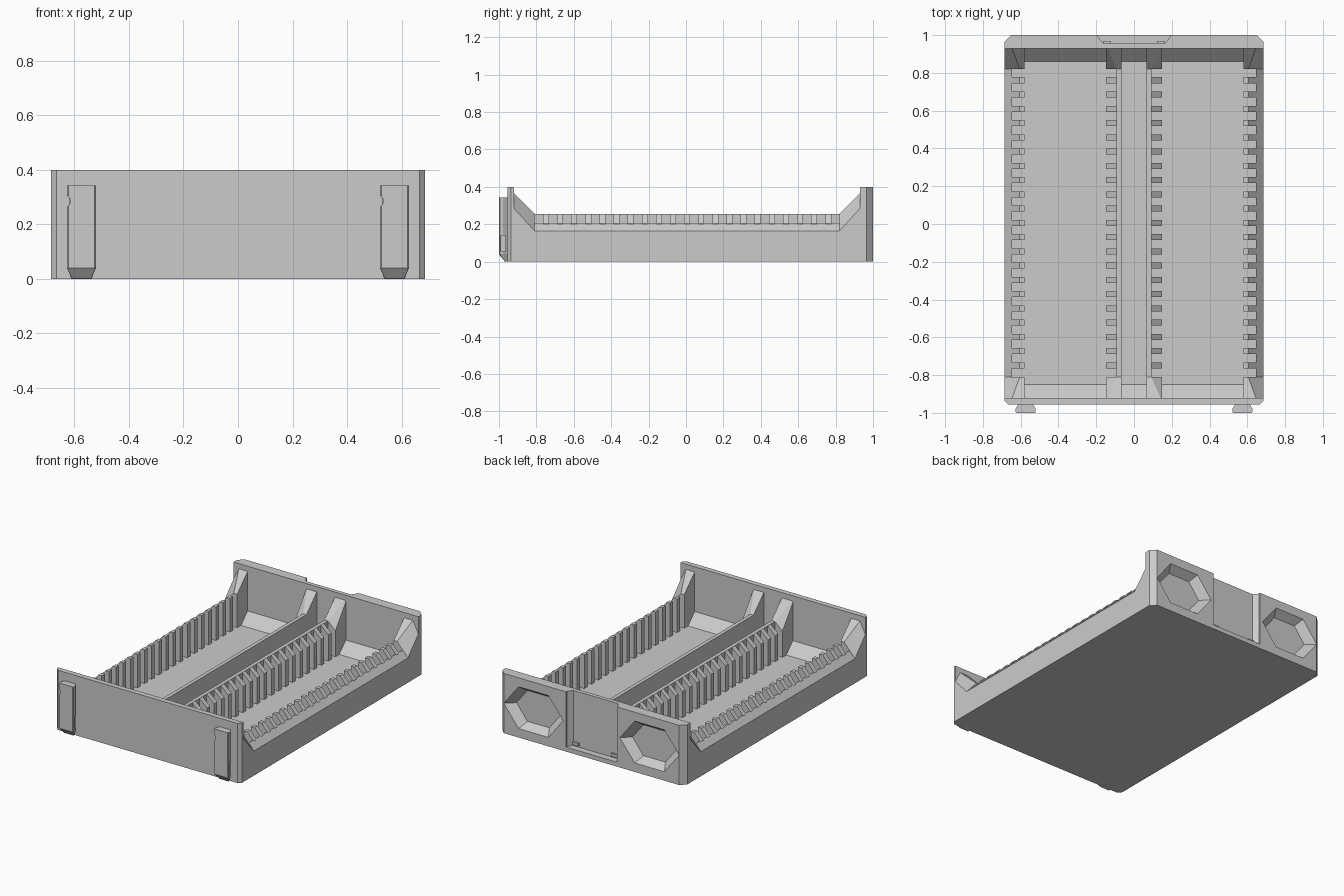
import bpy
import bmesh

cube = bpy.data.objects.get("Cube")
if cube:
    bpy.data.objects.remove(cube)

grey = bpy.data.materials.new("plain_grey")
grey.use_nodes = True
COLOUR = (0.6, 0.6, 0.6, 1)
grey.diffuse_color = COLOUR
grey.node_tree.nodes["Principled BSDF"].inputs["Base Color"].default_value = COLOUR


def add_loft(bm, first, second):
    """Closed solid between two matching rings of 3D points."""
    a = [bm.verts.new(p) for p in first]
    b = [bm.verts.new(p) for p in second]
    n = len(a)
    bm.faces.new(a)
    bm.faces.new(b[::-1])
    for i in range(n):
        j = (i + 1) % n
        bm.faces.new((a[j], a[i], b[i], b[j]))


def finish(name, bm):
    bmesh.ops.recalc_face_normals(bm, faces=bm.faces)
    mesh = bpy.data.meshes.new(name)
    bm.to_mesh(mesh)
    bm.free()
    mesh.materials.append(grey)
    obj = bpy.data.objects.new(name, mesh)
    bpy.context.collection.objects.link(obj)
    return obj


def loft(name, first, second):
    bm = bmesh.new()
    add_loft(bm, first, second)
    return finish(name, bm)


def in_plan(points, z):
    return [(x, y, z) for x, y in points]


def in_section(points, y, side=1):
    return [(side * x, y, z) for x, z in points]


def box(name, x0, x1, y0, y1, z0, z1):
    plan = [(x0, y0), (x1, y0), (x1, y1), (x0, y1)]
    return loft(name, in_plan(plan, z0), in_plan(plan, z1))


def carve(obj, cutters):
    """Subtract the cutters, keep the result and discard the cutters."""
    for cutter in cutters:
        cutter.hide_render = True
        mod = obj.modifiers.new("cut", "BOOLEAN")
        mod.operation = "DIFFERENCE"
        mod.solver = "EXACT"
        mod.object = cutter
    deps = bpy.context.evaluated_depsgraph_get()
    result = bpy.data.meshes.new_from_object(obj.evaluated_get(deps))
    obj.modifiers.clear()
    obj.data = result
    for cutter in cutters:
        bpy.data.objects.remove(cutter)


W, FRONT, BACK, TOP = 0.685, -0.955, 1.0, 0.4
FRONT_IN, BACK_IN, FLOOR = -0.92, 0.93, 0.03
RAIL_FRONT, RAIL_BACK = -0.81, 0.82

# Floor plate and end walls, with bevelled outer corners
front_edge = [(-W, FRONT + 0.02), (-W + 0.02, FRONT), (W - 0.02, FRONT), (W, FRONT + 0.02)]
back_edge = [(W, BACK - 0.035), (W - 0.035, BACK), (-W + 0.035, BACK), (-W, BACK - 0.035)]
plan = front_edge + back_edge
loft("floor", in_plan(plan, 0), in_plan(plan, FLOOR))
plan = front_edge + [(W, FRONT_IN), (-W, FRONT_IN)]
loft("front_wall", in_plan(plan, 0), in_plan(plan, TOP))
plan = back_edge + [(-W, BACK_IN), (W, BACK_IN)]
back_wall = loft("back_wall", in_plan(plan, 0), in_plan(plan, TOP))

# Tapered six-sided finger pockets and the label slot in the back wall
cutters = []
for s in (1, -1):
    rings = []
    for y, k in ((BACK + 0.012, 1.06), (BACK - 0.052, 0.74)):
        hexagon = [(0.22, 0), (0.11, 0.14), (-0.11, 0.14), (-0.22, 0), (-0.11, -0.14), (0.11, -0.14)]
        rings.append([(s * 0.43 + k * x, y, 0.2 + k * z) for x, z in hexagon])
    cutters.append(loft("pocket_cutter", *rings))
slot = [(-0.165, 0.957), (0.165, 0.957), (0.19, 0.99), (0.19, 1.05), (-0.19, 1.05), (-0.19, 0.99)]
cutters.append(loft("slot_cutter", in_plan(slot, 0.02), in_plan(slot, 0.45)))
cutters.append(box("catch_cutter", -0.055, 0.055, 0.985, 1.05, -0.01, 0.05))
carve(back_wall, cutters)
for s in (1, -1):
    box("slot_stop", s * 0.143 - 0.022, s * 0.143 + 0.022, 0.95, 0.968, 0.04, 0.06)

# Sloped fillets where the floor meets the end walls
for name, y, step in (("front_fillet", FRONT_IN, 0.07), ("back_fillet", BACK_IN, -0.07)):
    tri = [(y, FLOOR), (y + step, FLOOR), (y, FLOOR + 0.07)]
    loft(name, [(-0.65, a, b) for a, b in tri], [(0.65, a, b) for a, b in tri])

# Side walls, centre ridges, their gussets and the rows of teeth
outer_wall = [(0.645, 0), (W, 0), (W, 0.165), (0.645, 0.208)]
centre_ridge = [(0.067, 0), (0.092, 0), (0.092, 0.255), (0.067, 0.255)]
outer_tooth = [(0.58, 0.02), (0.65, 0.02), (0.65, 0.204), (0.605, 0.255), (0.58, 0.255)]
centre_tooth = [(0.09, 0.02), (0.148, 0.02), (0.148, 0.205), (0.092, 0.255), (0.09, 0.255)]
outer_low = [(0.58, 0.02), (W, 0.02), (W, 0.165), (0.605, 0.255), (0.58, 0.255)]
outer_high = [(0.58, 0.02), (W, 0.02), (W, 0.285), (0.645, 0.365), (0.58, 0.365)]
centre_low = [(0.067, 0.02), (0.148, 0.02), (0.148, 0.205), (0.092, 0.255), (0.067, 0.255)]
centre_high = [(0.067, 0.02), (0.148, 0.02), (0.148, 0.355), (0.14, 0.365), (0.067, 0.365)]

rails = (("side", outer_wall, outer_tooth, outer_low, outer_high),
         ("centre", centre_ridge, centre_tooth, centre_low, centre_high))
for side, word in ((1, "left"), (-1, "right")):
    for kind, wall, tooth, low, high in rails:
        name = f"{word}_{kind}"
        loft(name + "_rail", in_section(wall, FRONT_IN, side), in_section(wall, BACK_IN, side))
        bm = bmesh.new()
        for y_low, y_high in ((RAIL_FRONT, FRONT_IN), (RAIL_BACK, BACK_IN)):
            add_loft(bm, in_section(low, y_low, side), in_section(high, y_high, side))
        finish(name + "_gussets", bm)
        bm = bmesh.new()
        for i in range(21):
            y = 0.761 - i * 0.0755
            add_loft(bm, in_section(tooth, y - 0.016, side), in_section(tooth, y + 0.016, side))
        finish(name + "_teeth", bm)

# Flared front clips with tapered feet, a finger notch and a side pocket
clip = [(-0.036, -0.95), (-0.053, -0.978), (-0.053, -0.995), (-0.048, -1.0),
        (0.048, -1.0), (0.053, -0.995), (0.053, -0.978), (0.036, -0.95)]
for s, word in ((1, "left"), (-1, "right")):
    cx = s * 0.574
    body = [(cx + x, y) for x, y in clip]
    foot = [(cx + 0.68 * x, max(y, -0.965)) for x, y in clip]
    # keep the foot outline distinct so it still closes cleanly
    foot = [(x, y + 0.1 * (b[1] - y)) for (x, y), b in zip(foot, body)]
    clip_obj = loft(word + "_clip", in_plan(body, 0.04), in_plan(body, 0.343))
    loft(word + "_clip_foot", in_plan(foot, 0.001), in_plan(body, 0.04))
    edge = cx - 0.053
    notch = [(edge - 0.02, 0.262), (edge + 0.004, 0.267), (edge + 0.01, 0.277),
             (edge + 0.01, 0.293), (edge + 0.004, 0.303), (edge - 0.02, 0.308)]
    cutters = [loft("notch_cutter", in_section(notch, -1.02), in_section(notch, -0.965)),
               box("side_cutter", cx + 0.035, cx + 0.08, -0.988, -0.966, 0.055, 0.14)]
    carve(clip_obj, cutters)
